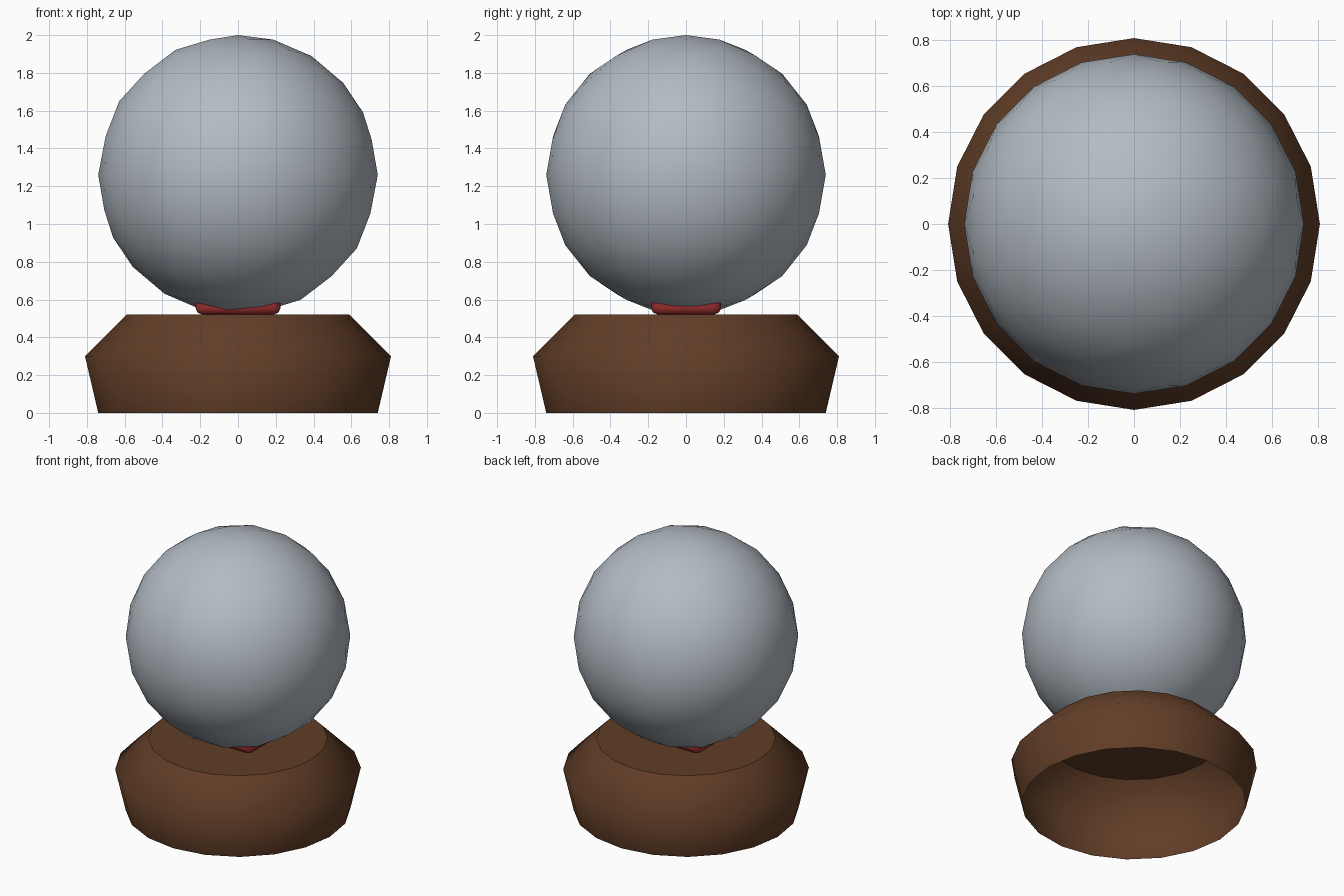
import bpy, bmesh, math

if "Cube" in bpy.data.objects:
    bpy.data.objects.remove(bpy.data.objects["Cube"])


def paint(obj, name, rgb):
    mat = bpy.data.materials.new(name)
    mat.diffuse_color = (*rgb, 1)
    mat.use_nodes = True
    mat.node_tree.nodes["Principled BSDF"].inputs["Base Color"].default_value = mat.diffuse_color
    obj.data.materials.append(mat)


def make_object(name, bm):
    mesh = bpy.data.meshes.new(name)
    bm.to_mesh(mesh)
    bm.free()
    obj = bpy.data.objects.new(name, mesh)
    bpy.context.collection.objects.link(obj)
    return obj


# wooden base: hollow 20-sided turned shell, closed on top, open underneath
SIDES = 20
bm = bmesh.new()
rings = []
for r, z in [(0.74, 0.0), (0.81, 0.30), (0.59, 0.52)]:
    rings.append([bm.verts.new((r * math.cos(2 * math.pi * i / SIDES),
                                r * math.sin(2 * math.pi * i / SIDES), z))
                  for i in range(SIDES)])
for low, high in zip(rings, rings[1:]):
    for i in range(SIDES):
        j = (i + 1) % SIDES
        bm.faces.new((low[i], low[j], high[j], high[i])).smooth = True
cap = bm.faces.new(rings[-1])
for edge in cap.edges:
    edge.smooth = False
paint(make_object("base", bm), "dark_wood", (0.12, 0.047, 0.02))

# globe: smooth-shaded icosphere resting on the base
bpy.ops.mesh.primitive_ico_sphere_add(subdivisions=3, radius=0.74, location=(0, 0, 1.26))
globe = bpy.context.object
globe.name = "glass_globe"
bpy.ops.object.shade_smooth()
paint(globe, "pale_glass", (0.45, 0.50, 0.55))

# rounded red block inside the globe, its lower corners showing underneath
bpy.ops.mesh.primitive_cube_add(size=1, location=(0, 0, 0.721))
block = bpy.context.object
block.name = "inner_house"
block.scale = (0.45, 0.37, 0.40)
bpy.ops.object.transform_apply(location=False, rotation=False, scale=True)
bevel = block.modifiers.new("rounded_edges", 'BEVEL')
bevel.width = 0.035
bevel.segments = 2
bpy.ops.object.shade_smooth()
paint(block, "red_paint", (0.36, 0.03, 0.03))
